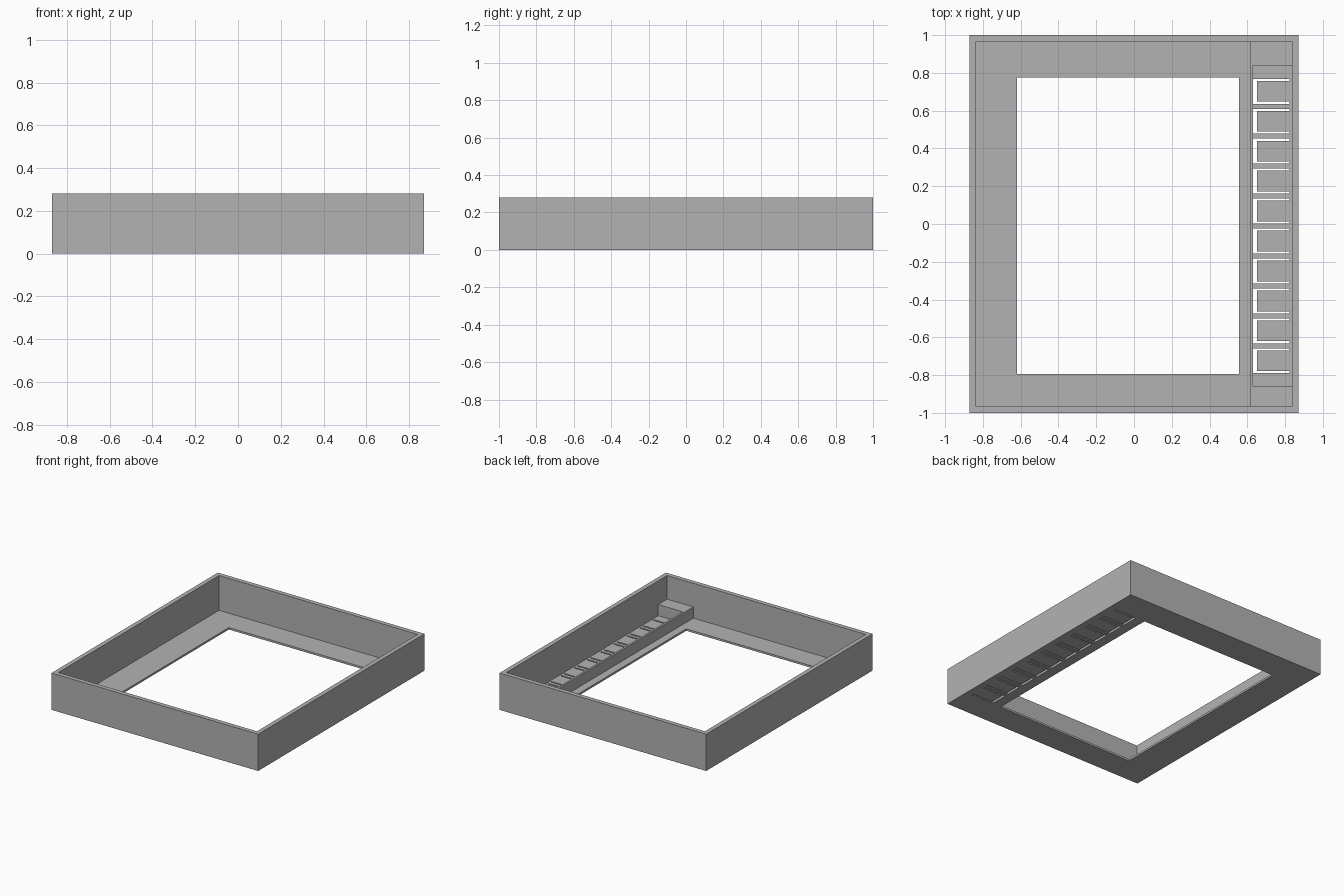
import bpy
import bmesh

old = bpy.data.objects.get("Cube")
if old:
    bpy.data.objects.remove(old, do_unlink=True)

HALF_X, HALF_Y, HEIGHT = 0.87, 1.0, 0.28
WALL, FLOOR, LEDGE = 0.034, 0.015, 0.1
IN_X, IN_Y = HALF_X - WALL, HALF_Y - WALL
TOP, BELOW = HEIGHT + 0.1, -0.1

grey = bpy.data.materials.new("light grey")
grey.use_nodes = True
grey.diffuse_color = (0.45, 0.45, 0.45, 1)
grey.node_tree.nodes["Principled BSDF"].inputs["Base Color"].default_value = (0.45, 0.45, 0.45, 1)


def rect(x0, x1, y0, y1):
    return [(x0, y0), (x1, y0), (x1, y1), (x0, y1)]


def prisms(name, outlines, z0, z1):
    """One object holding an upright prism for each flat outline."""
    bm = bmesh.new()
    for outline in outlines:
        face = bm.faces.new([bm.verts.new((x, y, z0)) for x, y in outline])
        ext = bmesh.ops.extrude_face_region(bm, geom=[face])
        moved = [v for v in ext["geom"] if isinstance(v, bmesh.types.BMVert)]
        bmesh.ops.translate(bm, verts=moved, vec=(0, 0, z1 - z0))
    bmesh.ops.recalc_face_normals(bm, faces=bm.faces)
    mesh = bpy.data.meshes.new(name)
    bm.to_mesh(mesh)
    bm.free()
    mesh.materials.append(grey)
    obj = bpy.data.objects.new(name, mesh)
    bpy.context.collection.objects.link(obj)
    return obj


def cut(body, cutter):
    """Subtract the cutter for good, then discard it."""
    cutter.hide_render = True
    mod = body.modifiers.new("cut", "BOOLEAN")
    mod.operation, mod.solver, mod.object = "DIFFERENCE", "EXACT", cutter
    graph = bpy.context.evaluated_depsgraph_get()
    mesh = bpy.data.meshes.new_from_object(body.evaluated_get(graph))
    body.modifiers.clear()
    body.data = mesh
    bpy.data.objects.remove(cutter, do_unlink=True)


# Outer block
tray = prisms("tray", [rect(-HALF_X, HALF_X, -HALF_Y, HALF_Y)], 0, HEIGHT)

# Main cavity, leaving a raised ledge along one side
cut(tray, prisms("upper_cavity", [rect(-IN_X, IN_X, -IN_Y, IN_Y)], LEDGE, TOP))
cut(tray, prisms("lower_cavity", [rect(-IN_X, 0.615, -IN_Y, IN_Y)], FLOOR, TOP))

# Pocket in the ledge and the large window in the floor
cut(tray, prisms("pocket", [rect(0.63, IN_X, -0.86, 0.84)], FLOOR, TOP))
cut(tray, prisms("window", [rect(-0.62, 0.555, -0.795, 0.775)], BELOW, TOP))

# Ten U-shaped slots that free the spring tabs in the pocket floor
SLOTS, PITCH, SPAN, SLIT = 10, 0.1585, 0.132, 0.011
slots = []
for i in range(SLOTS):
    y0 = -0.79 + i * PITCH
    y1 = y0 + SPAN
    x0, xt, x1 = 0.631, 0.65, 0.822
    slots.append([(x0, y0), (x1, y0), (x1, y0 + SLIT), (xt, y0 + SLIT),
                  (xt, y1 - SLIT), (x1, y1 - SLIT), (x1, y1), (x0, y1)])
cut(tray, prisms("tab_slots", slots, BELOW, LEDGE / 2))
